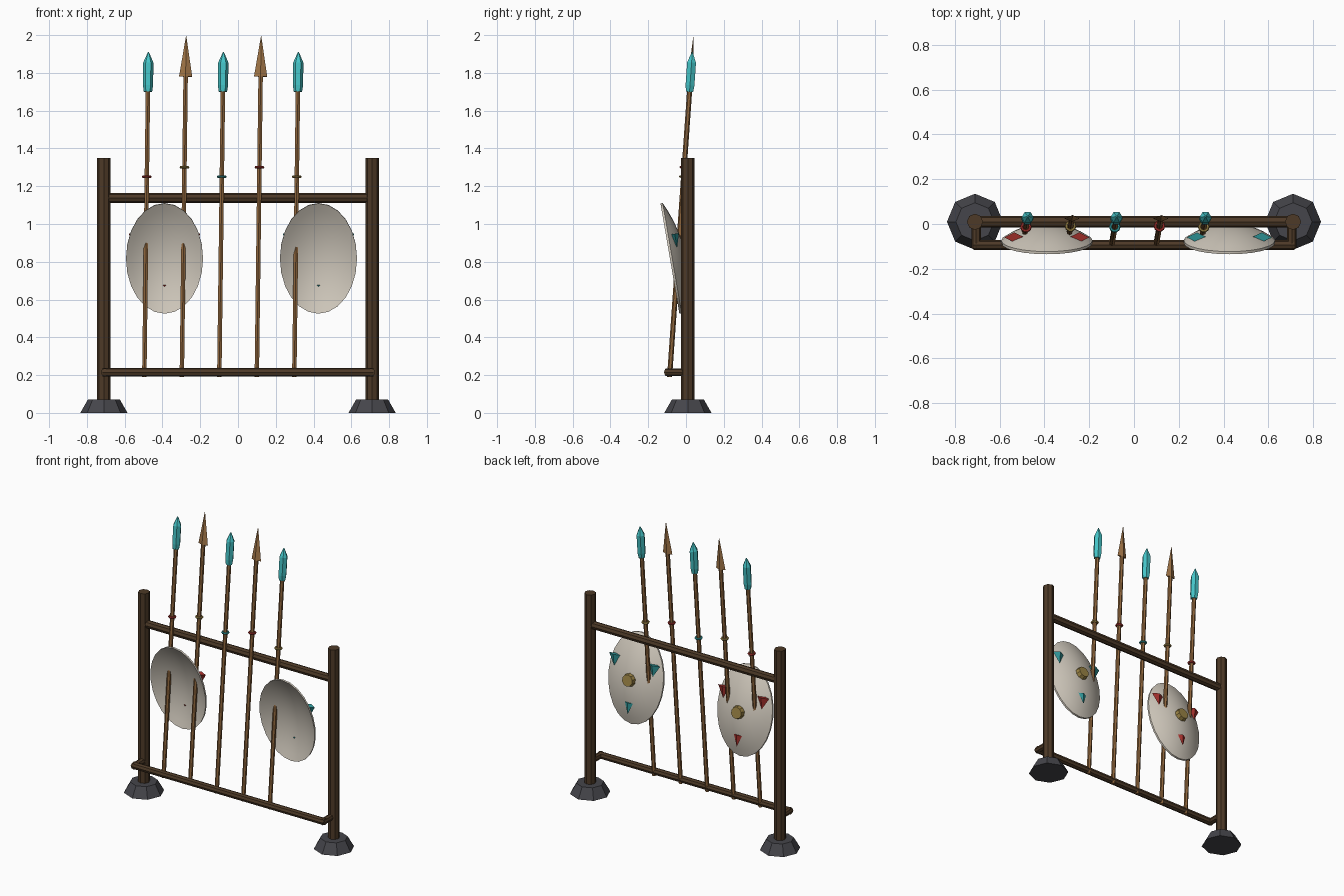
import bpy, bmesh, math
from mathutils import Matrix, Vector

if "Cube" in bpy.data.objects:
    bpy.data.objects.remove(bpy.data.objects["Cube"])


def material(name, rgb):
    m = bpy.data.materials.new(name)
    m.use_nodes = True
    m.diffuse_color = (*rgb, 1)
    bsdf = next(n for n in m.node_tree.nodes if n.type == "BSDF_PRINCIPLED")
    bsdf.inputs["Base Color"].default_value = (*rgb, 1)
    return m


dark_wood = material("dark wood", (0.075, 0.042, 0.02))
light_wood = material("light wood", (0.27, 0.13, 0.045))
spear_tip = material("bronze brown", (0.34, 0.17, 0.06))
crystal = material("turquoise", (0.06, 0.56, 0.58))
stone = material("grey stone", (0.06, 0.06, 0.07))
hide = material("pale hide", (0.64, 0.59, 0.51))
gold = material("dull gold", (0.33, 0.23, 0.06))
red = material("red", (0.38, 0.03, 0.025))
teal = material("teal", (0.03, 0.32, 0.33))


def finish(bm, name, mat, smooth=False):
    bmesh.ops.recalc_face_normals(bm, faces=bm.faces)
    me = bpy.data.meshes.new(name)
    bm.to_mesh(me)
    bm.free()
    me.materials.append(mat)
    for p in me.polygons:
        p.use_smooth = smooth
    ob = bpy.data.objects.new(name, me)
    bpy.context.collection.objects.link(ob)
    return ob


def rod(name, mat, a, b, r1, r2=None, sides=8, flat=1):
    """Tapered prism from a to b, optionally flattened across its depth."""
    a, b = Vector(a), Vector(b)
    d = b - a
    rot = Vector((0, 0, 1)).rotation_difference(d).to_matrix().to_4x4()
    bm = bmesh.new()
    bmesh.ops.create_cone(bm, cap_ends=True, segments=sides, radius1=r1,
                          radius2=r1 if r2 is None else r2, depth=d.length)
    bm.transform(Matrix.Translation((a + b) / 2) @ rot @ Matrix.Diagonal((1, flat, 1, 1)))
    return finish(bm, name, mat)


def lathe(name, mat, profile, matrix, sides):
    """Revolve (radius, height) points about z."""
    bm = bmesh.new()
    rings = [[bm.verts.new((r * math.cos(t), r * math.sin(t), z))
              for t in (math.tau * i / sides for i in range(sides))] for r, z in profile]
    for lo, hi in zip(rings, rings[1:]):
        for i in range(sides):
            j = (i + 1) % sides
            bm.faces.new((lo[i], lo[j], hi[j], hi[i]))
    bm.faces.new(rings[0])
    bm.faces.new(rings[-1])
    bm.transform(matrix)
    return finish(bm, name, mat)


# Frame: stone feet, posts, rails and the short arms holding the lower rail
PX, PY, RAIL_Y, RAIL_Z = 0.71, 0.01, -0.094, 0.215
for side, s in (("left", 1), ("right", -1)):
    rod(side + "_foot", stone, (s * PX, PY, 0), (s * PX, PY, 0.07), 0.125, 0.085)
    rod(side + "_post", dark_wood, (s * PX, PY, 0.005), (s * PX, PY, 1.35), 0.036)
    rod(side + "_arm", dark_wood, (s * 0.705, PY, RAIL_Z), (s * 0.705, RAIL_Y - 0.015, RAIL_Z), 0.021)
rod("top_rail", dark_wood, (-PX, PY, 1.138), (PX, PY, 1.138), 0.026)
rod("bottom_rail", dark_wood, (-0.717, RAIL_Y, RAIL_Z), (0.717, RAIL_Y, RAIL_Z), 0.023)

# Spears leaning back on the top rail
LEAN = Vector((0.0127, 0.07, 1))
for i, band in enumerate((red, gold, teal, red, gold)):
    foot = Vector((-0.496 + 0.1985 * i, -0.087, 0.19))

    def at(z):
        return foot + LEAN * (z - foot.z)

    n = f"spear_{i + 1}_"
    pointed = i % 2 == 1
    rod(n + "shaft", light_wood, foot, at(1.79 if pointed else 1.72), 0.0135, sides=6)
    turn = Vector((0, 0, 1)).rotation_difference(LEAN).to_matrix().to_4x4()
    if pointed:
        rod(n + "head", spear_tip, at(1.78), at(2.0), 0.035, 0, sides=4, flat=0.4)
    else:
        lathe(n + "head", crystal, [(0.022, 0), (0.027, 0.035), (0.027, 0.155), (0.003, 0.21)],
              Matrix.Translation(at(1.70)) @ turn, 6)
    ring_z = 1.30 if pointed else 1.25
    bpy.ops.mesh.primitive_torus_add(major_segments=10, minor_segments=6, major_radius=0.019,
                                     minor_radius=0.007, location=at(ring_z),
                                     rotation=turn.to_euler())
    ring = bpy.context.object
    ring.name = n + "band"
    ring.data.materials.append(band)

# Oval bowl shields, hollow to the front, with a boss and three spikes behind
RX, RZ, DEPTH, SEG, STEPS = 0.204, 0.296, 0.07, 24, 7
for side, cx, spike_mat in (("right", -0.389, red), ("left", 0.426, teal)):
    place = Matrix.Translation((cx, -0.085, 0.817)) @ Matrix.Rotation(0.17, 4, "X")
    bm = bmesh.new()
    centre = bm.verts.new((0, DEPTH, 0))
    prev = None
    for k in range(1, STEPS + 1):
        r = k / STEPS
        ring = [bm.verts.new((RX * r * math.cos(math.tau * j / SEG), DEPTH * (1 - r * r),
                              RZ * r * math.sin(math.tau * j / SEG))) for j in range(SEG)]
        for j in range(SEG):
            m = (j + 1) % SEG
            if prev:
                bm.faces.new((prev[j], prev[m], ring[m], ring[j]))
            else:
                bm.faces.new((centre, ring[m], ring[j]))
        prev = ring
    # Thicken outward, away from the hollow
    back = bmesh.ops.duplicate(bm, geom=bm.verts[:] + bm.edges[:] + bm.faces[:])["geom"]
    bmesh.ops.translate(bm, vec=(0, 0.012, 0), verts=[g for g in back if isinstance(g, bmesh.types.BMVert)])
    bmesh.ops.bridge_loops(bm, edges=[e for e in bm.edges if e.is_boundary])
    bm.transform(place)
    shield = finish(bm, side + "_shield", hide)
    bpy.ops.object.select_all(action="DESELECT")
    shield.select_set(True)
    bpy.context.view_layer.objects.active = shield
    bpy.ops.object.shade_smooth_by_angle(angle=math.radians(35))

    rod(side + "_shield_boss", gold, place @ Vector((0, 0.07, 0)), place @ Vector((0, 0.107, 0)),
        0.045, 0.038, sides=10)
    for k, (x, y, z, w) in enumerate(((0.145, 0.047, 0.125, 0.045), (-0.145, 0.047, 0.125, 0.045),
                                      (0, 0.062, -0.15, 0.03))):
        rod(f"{side}_shield_spike_{k + 1}", spike_mat, place @ Vector((x, y, z)),
            place @ Vector((x, y, z - 0.075)), w, 0, sides=4, flat=0.5)
